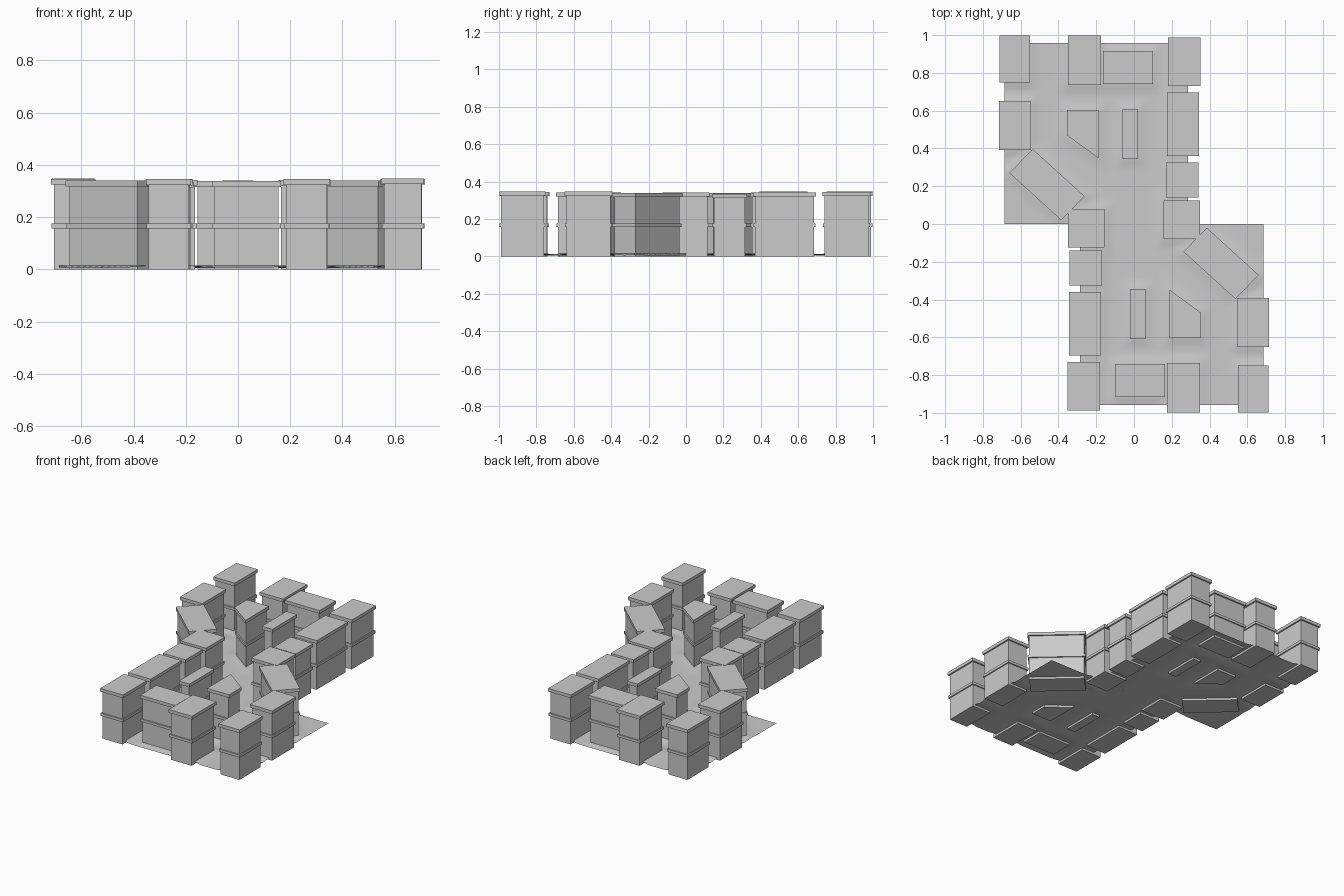
import bpy, bmesh, math
from mathutils import Vector

if "Cube" in bpy.data.objects:
    bpy.data.objects.remove(bpy.data.objects["Cube"])


def rect(x0, x1, y0, y1):
    return [(x0, y0), (x1, y0), (x1, y1), (x0, y1)]


# Roof outlines (counter-clockwise) and heights for one half of the block
buildings = [
    ("corner_house", rect(-.712, -.55, .75, .998), .348),
    ("side_house", rect(-.715, -.545, .393, .65), .346),
    ("angled_house", [(-.385, .02), (-.262, .147), (-.537, .397), (-.66, .27)], .340),
    ("end_house", rect(-.35, -.174, .735, .998), .345),
    ("end_row_house", rect(-.165, .10, .74, .915), .338),
    ("far_corner_house", rect(.18, .352, .73, .987), .345),
    ("long_house", rect(.175, .345, .36, .695), .343),
    ("small_house", rect(.17, .342, .14, .325), .335),
    ("centre_house", rect(.155, .35, -.08, .125), .342),
    ("narrow_house", rect(-.06, .02, .343, .61), .340),
    ("wedge_house", [(-.355, .47), (-.188, .348), (-.188, .603), (-.355, .603)], .343),
]


def inset(pts, d):
    """Move every edge of a convex outline inward by d."""
    out, n = [], len(pts)
    for i in range(n):
        p = Vector(pts[i])
        a = (p - Vector(pts[i - 1])).normalized()
        b = (Vector(pts[(i + 1) % n]) - p).normalized()
        na, nb = Vector((-a.y, a.x)), Vector((-b.y, b.x))
        out.append(tuple(p + (na + nb) * (d / (1 + na.dot(nb)))))
    return out


def prism(bm, pts, z0, z1):
    lo = [bm.verts.new((x, y, z0)) for x, y in pts]
    hi = [bm.verts.new((x, y, z1)) for x, y in pts]
    bm.faces.new(lo[::-1])
    bm.faces.new(hi)
    n = len(pts)
    for i in range(n):
        j = (i + 1) % n
        bm.faces.new((lo[i], lo[j], hi[j], hi[i]))


def finish(bm, name):
    me = bpy.data.meshes.new(name)
    bm.to_mesh(me)
    bm.free()
    ob = bpy.data.objects.new(name, me)
    bpy.context.collection.objects.link(ob)
    return ob


# Houses: walls, floor ledge and roof slab, repeated by a half turn
footprints = []
for name, pts, h in buildings:
    body = inset(pts, .010)
    bm = bmesh.new()
    prism(bm, body, 0, h - .015)
    prism(bm, inset(pts, .002), .157, .175)
    prism(bm, pts, h - .022, h)
    ob = finish(bm, name)
    twin = bpy.data.objects.new(name + "_opposite", ob.data)
    twin.rotation_euler.z = math.pi
    bpy.context.collection.objects.link(twin)
    footprints += [body, [(-x, -y) for x, y in body]]


def edge_distance(x, y, pts):
    """Signed distance to a convex outline, positive outside."""
    d = -9
    for i, q in enumerate(pts):
        p = pts[i - 1]
        ex, ey = q[0] - p[0], q[1] - p[1]
        d = max(d, ((x - p[0]) * ey - (y - p[1]) * ex) / math.hypot(ex, ey))
    return d


# Ground: S-shaped sheet, banked up slightly against the walls
bm = bmesh.new()
nx, ny = 44, 44
for s in (1, -1):
    grid = []
    for j in range(ny + 1):
        row = []
        for i in range(nx + 1):
            x = s * (-.685 + .97 * i / nx)
            y = s * .958 * j / ny
            d = max(0, min(edge_distance(x, y, f) for f in footprints))
            z = .006 + .009 * math.exp(-(d / .035) ** 2)
            row.append(bm.verts.new((x, y, z)))
        grid.append(row)
    for j in range(ny):
        for i in range(nx):
            bm.faces.new((grid[j][i], grid[j][i + 1], grid[j + 1][i + 1], grid[j + 1][i]))
for f in bm.faces:
    f.smooth = True
finish(bm, "ground")
